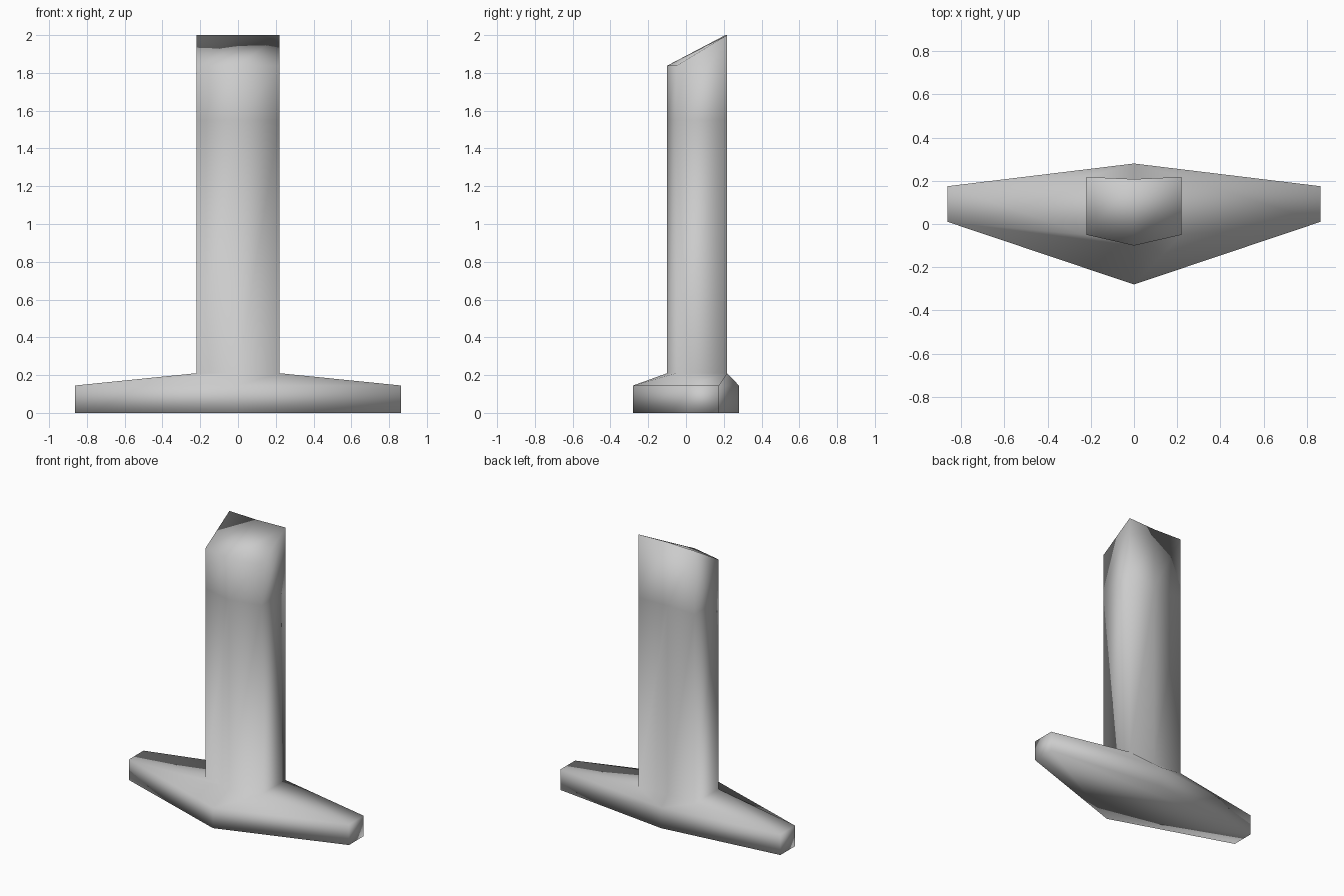
import bpy
import bmesh

cube = bpy.data.objects.get("Cube")
if cube:
    bpy.data.objects.remove(cube, do_unlink=True)

# Single plain grey material
grey = bpy.data.materials.new("plain grey")
grey.use_nodes = True
colour = (0.6, 0.6, 0.6, 1)
grey.diffuse_color = colour
grey.node_tree.nodes["Principled BSDF"].inputs["Base Color"].default_value = colour


def six_sided(half_width, front_tip, front, back, back_tip):
    """Symmetric six-point outline, anticlockwise from the front tip."""
    return [(0, front_tip), (half_width, front), (half_width, back),
            (0, back_tip), (-half_width, back), (-half_width, front)]


foot = six_sided(0.863, -0.28, 0.01, 0.175, 0.28)
post = six_sided(0.22, -0.10, -0.05, 0.218, 0.208)

bm = bmesh.new()


def ring(outline, heights):
    return [bm.verts.new((x, y, z)) for (x, y), z in zip(outline, heights)]


# Foot rim, sloping shoulder, straight post and slanted top as one skin
low, high = 1.838, 2.0
rings = [ring(foot, [0] * 6), ring(foot, [0.145] * 6),
         ring(post, [0.21] * 6), ring(post, [1.55] * 6),
         ring(post, [low, low, high, high, high, low])]
for a, b in zip(rings, rings[1:]):
    for i in range(6):
        j = (i + 1) % 6
        bm.faces.new((a[i], a[j], b[j], b[i]))

# Flat underside, and a top cap folded along its centre ridge
bm.faces.new(reversed(rings[0]))
top = rings[-1]
bm.faces.new(top[:4])
bm.faces.new(top[3:] + top[:1])

bmesh.ops.recalc_face_normals(bm, faces=bm.faces)
for face in bm.faces:
    face.smooth = True
mesh = bpy.data.meshes.new("post_on_foot")
bm.to_mesh(mesh)
bm.free()
mesh.materials.append(grey)
bpy.context.collection.objects.link(bpy.data.objects.new("post_on_foot", mesh))
